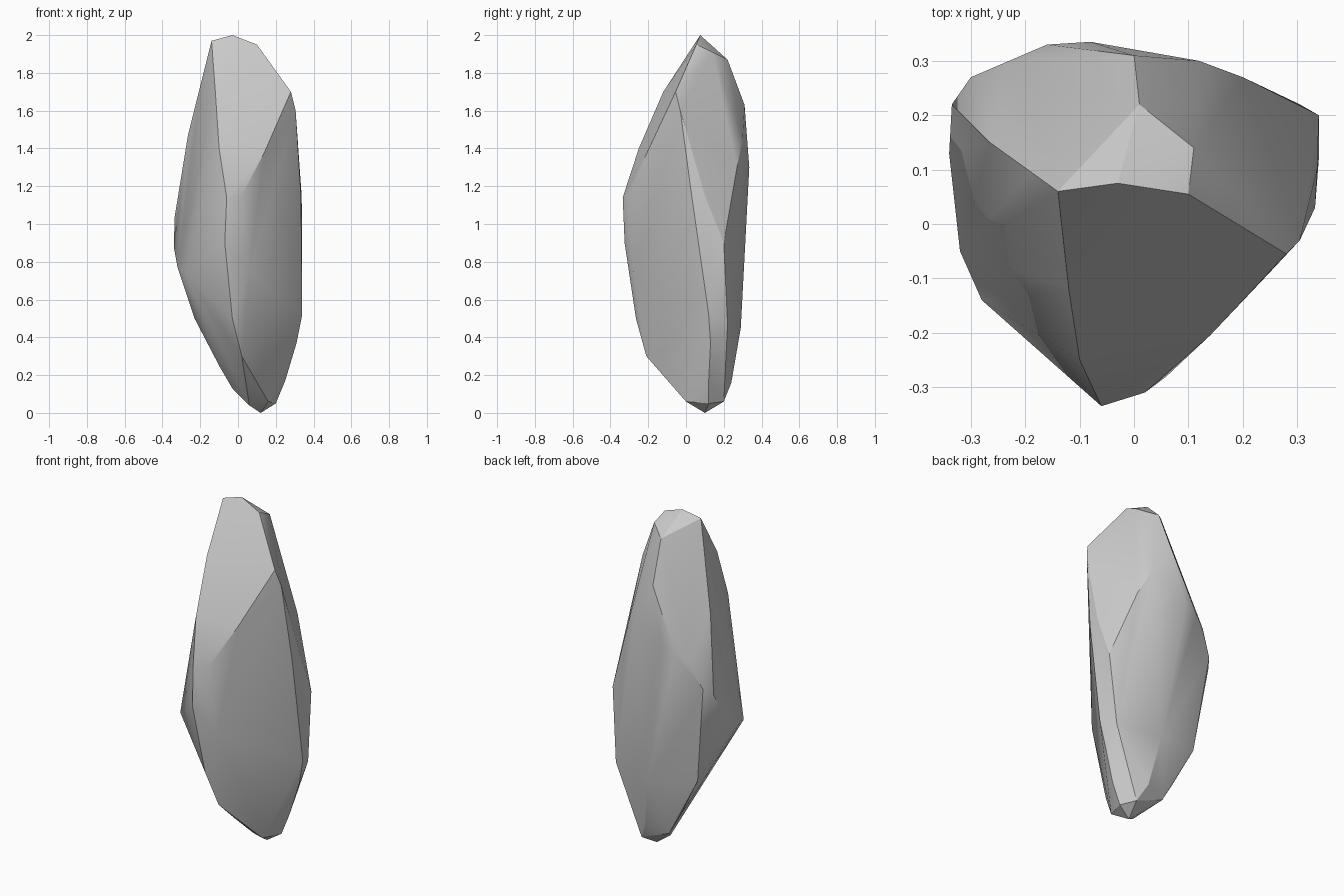
import bpy, bmesh, math

# Corner points of the chipped stone, grouped by ridge
crown = [(-.14, .06, 1.97), (-.03, .075, 2), (.1, .055, 1.95),
         (.11, .14, 1.91), (.01, .22, 1.87), (.28, -.055, 1.7)]
front_ridge = [(-.12, -.12, 1.7), (-.1, -.25, 1.4), (-.06, -.335, 1.14), (-.07, -.325, .9),
               (-.03, -.265, .5), (.02, -.21, .3), (.06, -.1, .18), (.16, .0, .06)]
front_chip = [(.23, -.11, 1.55), (.14, -.205, 1.38), (.02, -.31, 1.15), (.06, -.28, .75)]
right_ridge = [(.305, -.03, 1.6), (.333, .03, 1.15), (.337, .1, 1.15), (.34, .12, .52),
               (.31, .13, .37), (.25, .12, .17), (.2, .12, .05), (.34, .2, .9), (.305, .22, .47)]
back_ridge = [(0, .31, 1.63), (.12, .3, 1.45), (.2, .27, 1.3), (-.08, .335, 1.3),
              (-.16, .33, 1.27), (-.23, .3, 1.22), (-.3, .27, 1.08), (-.335, .22, 1.04),
              (.05, .29, .45)]
left_ridge = [(-.19, .095, 1.77), (-.265, .15, 1.47), (-.34, .13, .88), (-.32, -.05, .77),
              (-.28, -.14, .74), (-.23, .22, .5), (-.1, .2, .25)]
foot = [(-.03, .2, .13), (.1, .24, .16), (.15, .2, .06), (.12, .1, 0), (.06, .06, .04)]

# Stone body: the skin stretched over those ridges
bm = bmesh.new()
for ridge in (crown, front_ridge, front_chip, right_ridge, back_ridge, left_ridge, foot):
    for p in ridge:
        bm.verts.new(p)
bmesh.ops.convex_hull(bm, input=bm.verts)
loose = [v for v in bm.verts if not v.link_faces]
bmesh.ops.delete(bm, geom=loose, context='VERTS')
bmesh.ops.recalc_face_normals(bm, faces=bm.faces)

mesh = bpy.data.meshes.new("stone")
bm.to_mesh(mesh)
bm.free()
stone = bpy.data.objects.new("stone", mesh)
bpy.context.collection.objects.link(stone)

# Soft facets with crisp main ridges
bpy.context.view_layer.objects.active = stone
stone.select_set(True)
bpy.ops.object.shade_smooth_by_angle(angle=math.radians(28))
